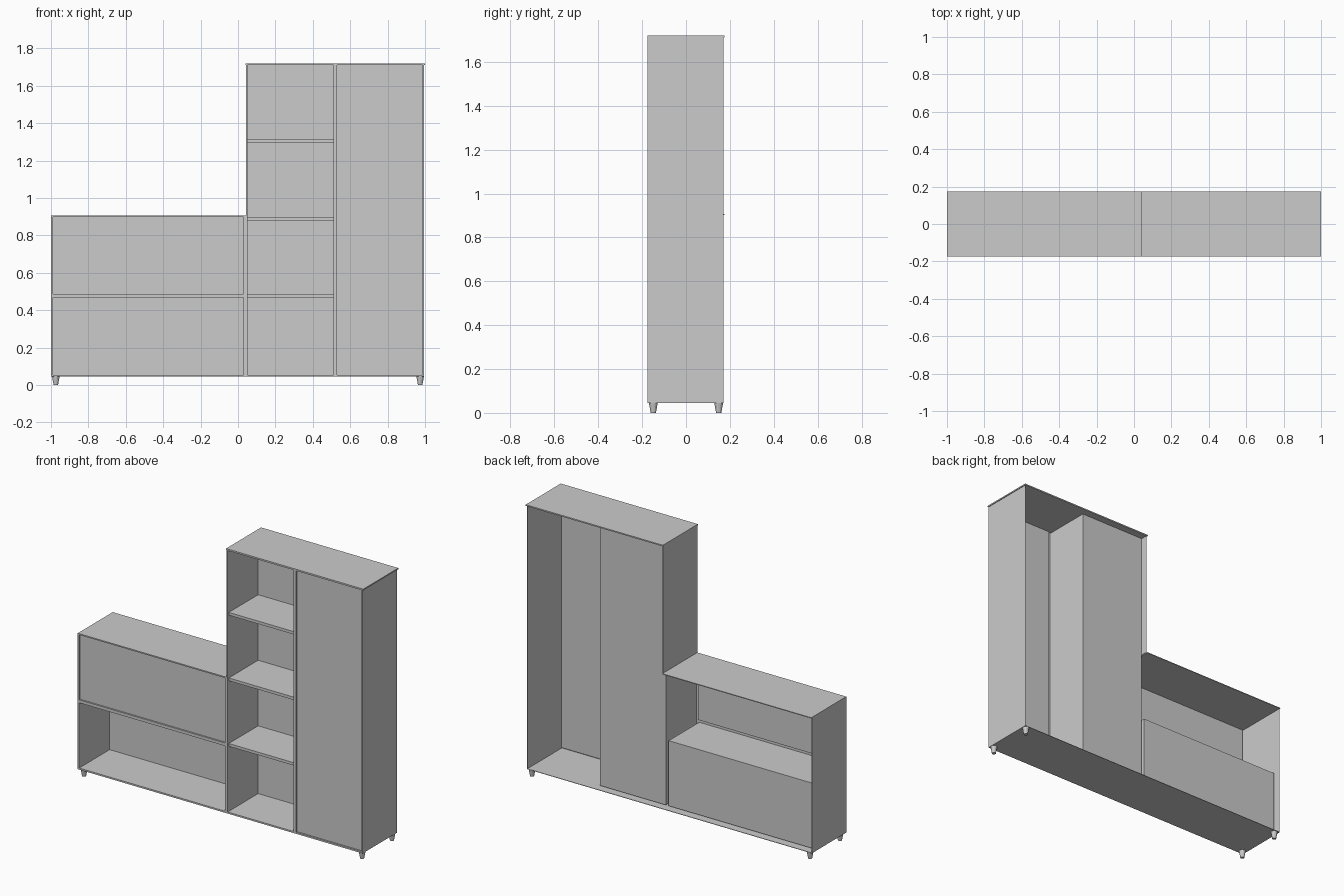
import bpy, bmesh

if "Cube" in bpy.data.objects:
    bpy.data.objects.remove(bpy.data.objects["Cube"])

FRONT, BACK = -0.175, 0.17
FLOOR, LOW, TALL = 0.045, 0.906, 1.72
STEP = 0.043           # x where the tall part begins


def make(name, bm):
    me = bpy.data.meshes.new(name)
    bmesh.ops.recalc_face_normals(bm, faces=bm.faces)
    bm.to_mesh(me)
    bm.free()
    ob = bpy.data.objects.new(name, me)
    bpy.context.collection.objects.link(ob)
    return ob


def box(name, x0, x1, y0, y1, z0, z1, open_front=False):
    bm = bmesh.new()
    bmesh.ops.create_cube(bm, size=1)
    for v in bm.verts:
        v.co = ((x0 + x1) / 2 + v.co.x * (x1 - x0),
                (y0 + y1) / 2 + v.co.y * (y1 - y0),
                (z0 + z1) / 2 + v.co.z * (z1 - z0))
    if open_front:
        bm.normal_update()
        bmesh.ops.delete(bm, geom=[f for f in bm.faces if f.normal.y < -0.9],
                         context='FACES_ONLY')
    return make(name, bm)


# Outer case: thin sides, base and two tops
T = 0.003
box("left_side", -1, -1 + T, FRONT, BACK, FLOOR, LOW - 0.005)
box("right_side", 0.995 - T, 0.995, FRONT, BACK, FLOOR, TALL - 0.008)
box("step_side", STEP, STEP + T, FRONT, BACK, LOW, TALL - 0.008)
box("base", -1, 0.995, FRONT, BACK, FLOOR, FLOOR + T)
box("low_top", -1, STEP, FRONT, 0.175, LOW - 0.005, LOW)
box("tall_top", 0.039, 1, FRONT, 0.175, TALL - 0.008, TALL)

# Front frame: flat strips between the openings (x0, x1, z0, z1)
strips = [(-1, 0.995, FLOOR, 0.055), (-1, -0.99, 0.055, LOW),
          (-0.99, 0.03, 0.468, 0.487), (-0.99, 0.03, 0.898, LOW),
          (0.03, 0.05, 0.055, LOW), (STEP, 0.05, LOW, 1.71),
          (0.51, 0.53, 0.055, 1.71), (0.987, 0.995, 0.055, 1.71),
          (STEP, 0.995, 1.71, TALL)]
bm = bmesh.new()
for x0, x1, z0, z1 in strips:
    bm.faces.new([bm.verts.new((x, FRONT, z)) for x, z in
                  ((x0, z0), (x1, z0), (x1, z1), (x0, z1))])
make("front_frame", bm)

# Niches and slightly recessed doors are single-sheet pockets
NICHE, DOOR = 0.13, FRONT + 0.01
box("low_niche", -0.99, 0.03, FRONT, NICHE, 0.055, 0.468, True)
box("low_door", -0.99, 0.03, FRONT, DOOR, 0.487, 0.898, True)
box("shelf_niche", 0.05, 0.51, FRONT, NICHE, 0.055, 1.71, True)
box("tall_door", 0.53, 0.987, FRONT, DOOR, 0.055, 1.71, True)

# Shelves in the tall niche
for i, z in enumerate((0.475, 0.89, 1.305)):
    box(f"shelf_{i + 1}", 0.05, 0.51, FRONT + 0.012, NICHE, z - 0.009, z + 0.009)

# Tapered feet
for sx, xn in ((-1, "left"), (1, "right")):
    for sy, yn in ((-1, "front"), (1, "back")):
        bm = bmesh.new()
        bmesh.ops.create_cone(bm, cap_ends=True, segments=12,
                              radius1=0.012, radius2=0.02, depth=FLOOR)
        bmesh.ops.translate(bm, verts=bm.verts,
                            vec=(sx * 0.974, sy * 0.149, FLOOR / 2))
        make(f"{yn}_{xn}_foot", bm)
